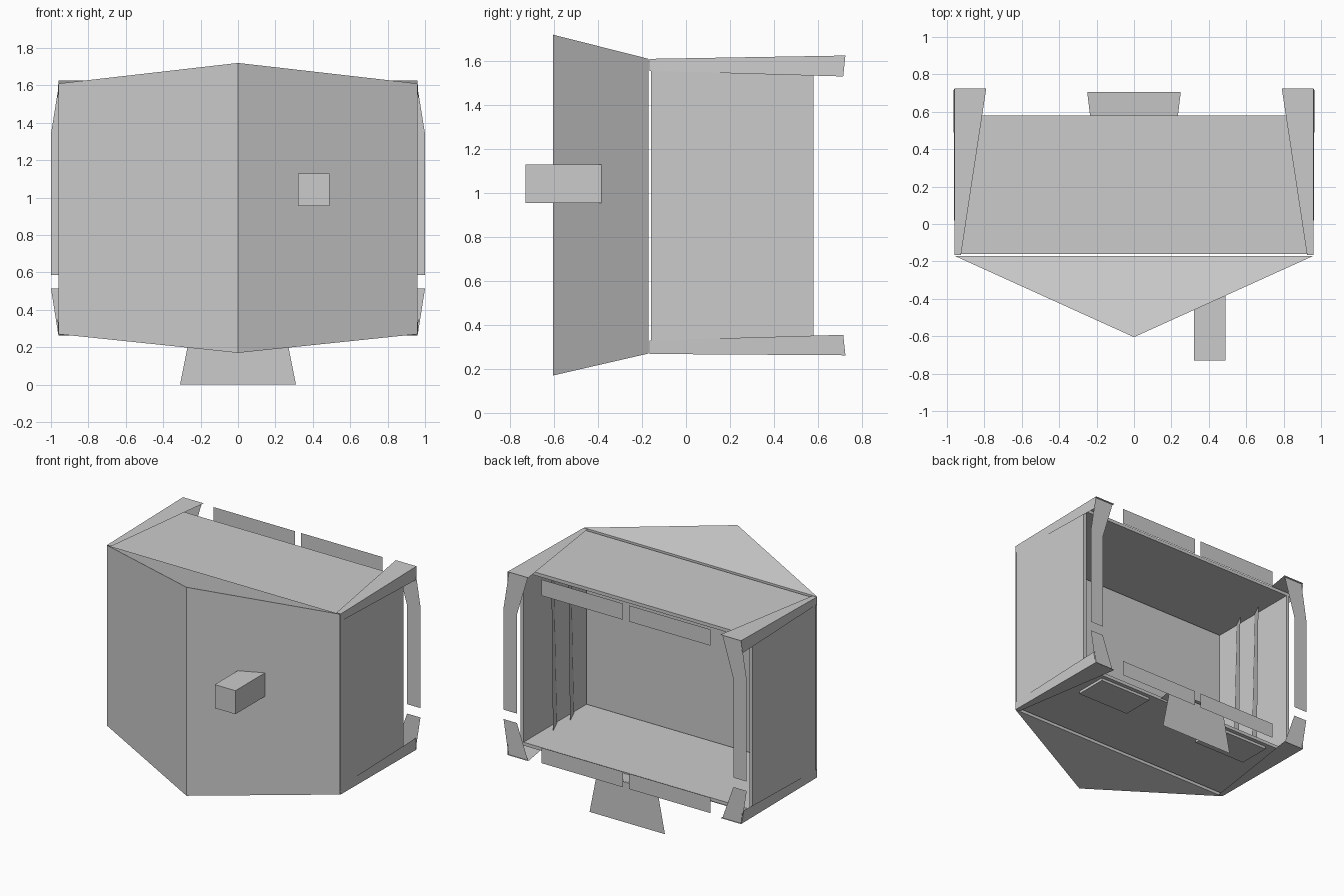
import bpy
from mathutils import Vector

if "Cube" in bpy.data.objects:
    bpy.data.objects.remove(bpy.data.objects["Cube"])


def mesh(name, verts, faces):
    me = bpy.data.meshes.new(name)
    me.from_pydata([Vector(v) for v in verts], [], faces)
    me.update()
    ob = bpy.data.objects.new(name, me)
    bpy.context.collection.objects.link(ob)
    return ob


def box(name, x0, x1, y0, y1, z0, z1):
    verts = [(x, y, z) for x in (x0, x1) for y in (y0, y1) for z in (z0, z1)]
    return mesh(name, verts, [(0, 1, 3, 2), (4, 6, 7, 5), (0, 4, 5, 1),
                              (2, 3, 7, 6), (0, 2, 6, 4), (1, 5, 7, 3)])


def plate(name, outline, y):
    """Thin sheet facing the back, outlined in x and z."""
    return mesh(name, [(x, y, z) for x, z in outline],
                [tuple(range(len(outline)))])


# Front wedge with a centre ridge and a flat inner wall
W = 0.96
mesh("front_wedge",
     [(0, -.605, .17), (0, -.605, 1.72), (W, -.17, .27), (W, -.17, 1.61),
      (-W, -.17, .27), (-W, -.17, 1.61)],
     [(0, 2, 3, 1), (0, 1, 5, 4), (1, 3, 5), (0, 4, 2), (2, 4, 5, 3)])

# Small block projecting from the front
box("front_block", .32, .49, -.73, -.385, .955, 1.13)

# Open shell behind the wedge
box("roof", -.94, .94, -.16, .58, 1.575, 1.6)
box("floor", -.94, .94, -.16, .58, .285, .31)

for s in (1, -1):
    side = "right" if s > 0 else "left"
    # Side wall and inner slats
    box("side_wall_" + side, *sorted((s * .93, s * .955)), -.16, .58, .29, 1.6)
    for i, y in enumerate((0, .2)):
        mesh(f"inner_slat_{side}_{i}",
             [(s * .92, y, .31), (s * .87, y + .12, .31),
              (s * .87, y + .14, 1.57), (s * .92, y + .04, 1.57)],
             [(0, 1, 2, 3)])

    # Tapered corner brackets: one horizontal and one upright leaf
    for level, zf, zb, inner_f, inner_b in (("upper", 1.61, 1.625, 1.555, 1.53),
                                             ("lower", .268, .262, .33, .355)):
        mesh(f"{level}_bracket_{side}",
             [(s * W, -.165, zf), (s * W, .725, zb),
              (s * .79, .725, zb), (s * .925, -.165, zf),
              (s * W, -.165, inner_f), (s * .965, .715, inner_b)],
             [(0, 1, 2, 3), (0, 4, 5, 1)])

    # Bent rear strips, long above and short below
    plate("long_rear_strip_" + side,
          [(s * .8, 1.62), (s * .955, 1.62), (s * 1.0, 1.34), (s * 1.0, .585),
           (s * .89, .585), (s * .89, 1.32)], .715)
    plate("short_rear_strip_" + side,
          [(s * .8, .262), (s * .96, .262), (s * 1.0, .515), (s * .89, .515)],
          .715)

    # Flat rear panels along the roof and floor edges
    for level, z0, z1 in (("upper", 1.51, 1.63), ("lower", .265, .38)):
        plate(f"{level}_rear_panel_{side}",
              [(s * .025, z0), (s * .695, z0), (s * .695, z1), (s * .025, z1)],
              .705)

    # Shallow tray under the floor edge
    box("under_tray_" + side, *sorted((s * .32, s * .76)), .3, .55, .265, .285)

# Hanging rear flap and the tongue joining it to the floor
plate("rear_flap", [(-.31, 0), (.31, 0), (.25, .3), (-.25, .3)], .69)
mesh("floor_tongue",
     [(-.235, .58, .3), (.235, .58, .3), (.25, .705, .31), (-.25, .705, .31)],
     [(0, 1, 2, 3)])
